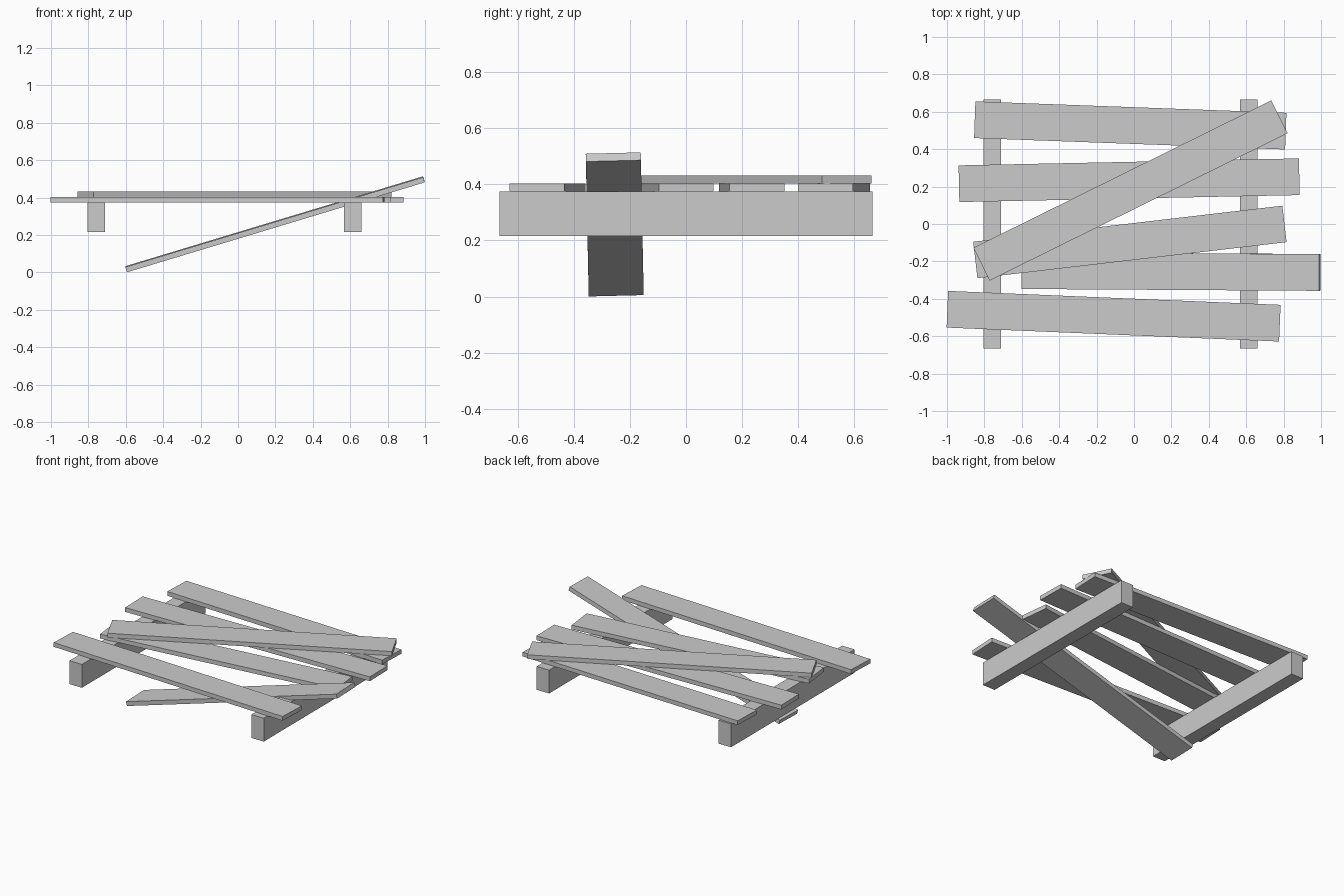
import bpy
from math import radians
from mathutils import Euler

if "Cube" in bpy.data.objects:
    bpy.data.objects.remove(bpy.data.objects["Cube"])


def box(name, size, centre, rot=(0, 0, 0)):
    bpy.ops.mesh.primitive_cube_add(size=1, location=centre)
    ob = bpy.context.object
    ob.name = name
    ob.scale = size
    ob.rotation_euler = Euler([radians(a) for a in rot])
    bpy.ops.object.transform_apply(location=False, rotation=True, scale=True)
    return ob


# Two support beams running front to back
for side, x in (("left", -0.758), ("right", 0.613)):
    box(f"{side}_beam", (0.094, 1.33, 0.159), (x, 0, 0.2945))

WIDTH, THICK = 0.196, 0.029

# Planks lying on the beams, plus one diagonal plank on top of them:
# name, length, x, y, z, yaw
planks = [
    ("back_plank", 1.664, -0.020, 0.527, 0.3885, -2.1),
    ("upper_middle_plank", 1.820, -0.026, 0.234, 0.3885, 1.17),
    ("lower_middle_plank", 1.664, -0.022, -0.096, 0.3885, 6.65),
    ("front_plank", 1.779, -0.109, -0.493, 0.3885, -2.4),
    ("diagonal_top_plank", 1.777, -0.019, 0.179, 0.4175, 26.3),
]
for name, length, x, y, z, yaw in planks:
    box(name, (length, WIDTH, THICK), (x, y, z), (0, 0, yaw))

# Fallen plank leaning from the ground over the right beam
box("fallen_plank", (1.663, WIDTH, THICK), (0.198, -0.254, 0.257),
    (1.5, -16.8, -0.36))
